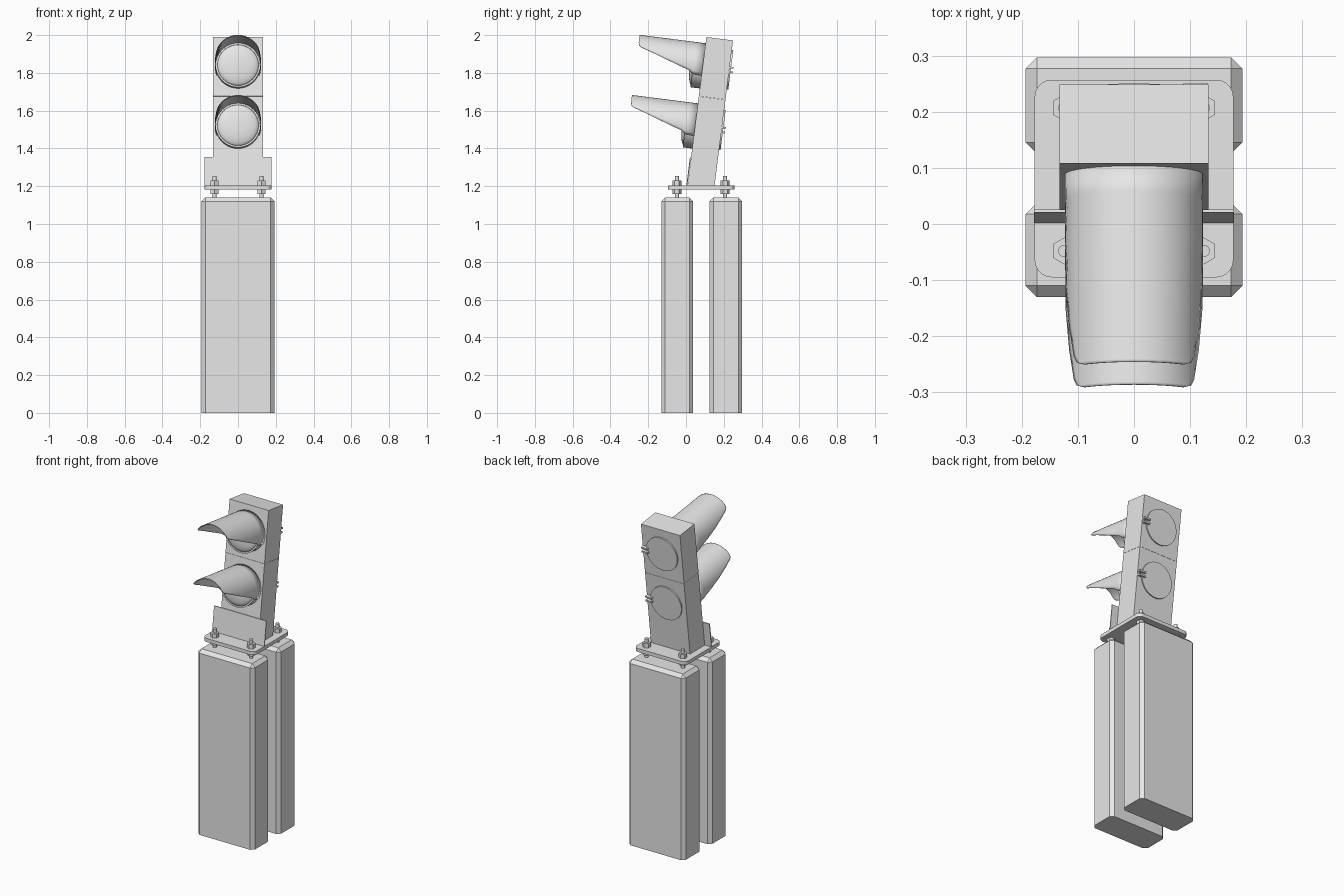
import bpy, bmesh
from math import sin, cos, pi, acos, radians
from mathutils import Matrix, Vector

if "Cube" in bpy.data.objects:
    bpy.data.objects.remove(bpy.data.objects["Cube"])

grey = bpy.data.materials.new("light_grey")
grey.use_nodes = True
grey.diffuse_color = (0.8, 0.8, 0.8, 1)
grey.node_tree.nodes["Principled BSDF"].inputs["Base Color"].default_value = (0.8, 0.8, 0.8, 1)

# Frame of the leaning signal head: origin at its lower front edge
TILT = Matrix.Translation((0, 0.008, 1.205)) @ Matrix.Rotation(radians(-7.26), 4, 'X')


def finish(name, bm, matrix=None, smooth=False, fix=True):
    if fix:
        bmesh.ops.recalc_face_normals(bm, faces=bm.faces)
    mesh = bpy.data.meshes.new(name)
    bm.to_mesh(mesh)
    bm.free()
    mesh.materials.append(grey)
    ob = bpy.data.objects.new(name, mesh)
    bpy.context.collection.objects.link(ob)
    if matrix:
        ob.matrix_world = matrix
    if smooth:
        bpy.ops.object.select_all(action='DESELECT')
        ob.select_set(True)
        bpy.context.view_layer.objects.active = ob
        bpy.ops.object.shade_smooth_by_angle(angle=radians(35))
    return ob


def box(name, low, high, matrix=None, bevel=0, segments=1, pick=None):
    low, high = Vector(low), Vector(high)
    bm = bmesh.new()
    bmesh.ops.create_cube(bm, size=1)
    for v in bm.verts:
        v.co = (low + high) / 2 + Vector(a * b for a, b in zip(v.co, high - low))
    if bevel:
        edges = [e for e in bm.edges if pick(e, low, high)]
        bmesh.ops.bevel(bm, geom=edges, offset=bevel, segments=segments,
                        profile=0.5, affect='EDGES')
    return finish(name, bm, matrix)


def rod(name, x, y, z0, z1, radius, sides, smooth=False):
    bm = bmesh.new()
    bmesh.ops.create_cone(bm, cap_ends=True, segments=sides, radius1=radius, radius2=radius,
                          depth=z1 - z0, matrix=Matrix.Translation((x, y, (z0 + z1) / 2)))
    finish(name, bm, smooth=smooth)


def lathe(name, profile, y, z, segments=40):
    # profile of (radius, distance towards the front), spun about the lamp axis
    bm = bmesh.new()
    verts = [bm.verts.new((r, y - u, z)) for r, u in profile]
    edges = [bm.edges.new(pair) for pair in zip(verts, verts[1:])]
    bmesh.ops.spin(bm, geom=verts + edges, cent=(0, 0, z), axis=(0, 1, 0),
                   angle=2 * pi, steps=segments)
    bmesh.ops.remove_doubles(bm, verts=bm.verts, dist=0.0001)
    finish(name, bm, TILT, smooth=True)


def visor(name, z, radius=0.123, steps=28):
    # stations of (distance forward, height of lower edge)
    stations = [(0, -0.05), (0.045, -0.046), (0.07, -0.03), (0.12, -0.013), (0.2, 0.014),
                (0.28, 0.042), (0.335, 0.06), (0.347, 0.069), (0.352, 0.084)]
    bm = bmesh.new()
    rows = []
    for u, low in stations:
        half = acos(low / radius)
        angles = [half * (2 * j / steps - 1) for j in range(steps + 1)]
        rows.append([bm.verts.new((radius * sin(a), -u, z + radius * cos(a))) for a in angles])
    for a, b in zip(rows, rows[1:]):
        for j in range(steps):
            bm.faces.new((a[j], b[j], b[j + 1], a[j + 1]))
    ob = finish(name, bm, TILT, smooth=True, fix=False)
    mod = ob.modifiers.new("thickness", 'SOLIDIFY')
    mod.thickness = 0.004
    mod.offset = -1


# Two chamfered plinths with plain bottom edges
def above_bottom(e, low, high):
    return max(v.co.z for v in e.verts) > low.z + 0.01


for label, y0, y1 in (("front", -0.13, 0.038), ("rear", 0.125, 0.297)):
    box(label + "_plinth", (-0.193, y0, 0), (0.193, y1, 1.14), bevel=0.02, pick=above_bottom)


# Base plate with rounded corners
def upright(e, low, high):
    return abs(e.verts[0].co.z - e.verts[1].co.z) > 0.01


box("base_plate", (-0.177, -0.095, 1.182), (0.177, 0.257, 1.204),
    bevel=0.03, segments=5, pick=upright)

# Anchor bolts with nuts above and below the plate
for side, x in (("right", -0.124), ("left", 0.124)):
    for end, y in (("front", -0.048), ("rear", 0.207)):
        name = end + "_" + side
        rod(name + "_bolt", x, y, 1.13, 1.254, 0.011, 16, True)
        rod(name + "_upper_nut", x, y, 1.204, 1.23, 0.024, 6)
        rod(name + "_lower_nut", x, y, 1.158, 1.182, 0.024, 6)

# Leaning housing in two sections, and the front sheet at its foot
box("lower_housing", (-0.133, 0, -0.004), (0.133, 0.142, 0.4745), TILT)
box("upper_housing", (-0.133, 0, 0.4755), (0.133, 0.142, 0.791), TILT)
box("foot_sheet", (-0.178, -0.006, -0.002), (0.178, -0.001, 0.149), TILT)

# Lamps with visors, rear covers and latches
for label, z in (("lower", 0.314), ("upper", 0.635)):
    lathe(label + "_lamp_ring", [(0.118, 0), (0.118, 0.05), (0.109, 0.05), (0.109, 0.04)], 0, z)
    dome = [(0.109 * cos(i * pi / 16), 0.044 + 0.026 * sin(i * pi / 16)) for i in range(9)]
    lathe(label + "_lens", dome, 0, z)
    visor(label + "_visor", z)
    lathe(label + "_rear_cover", [(0.106, 0), (0.106, -0.008), (0, -0.008)], 0.142, z)
    for n, dz in (("bottom", -0.012), ("top", 0.012)):
        box(label + "_latch_" + n, (0.088, 0.142, z + dz - 0.005),
            (0.131, 0.162, z + dz + 0.005), TILT)
